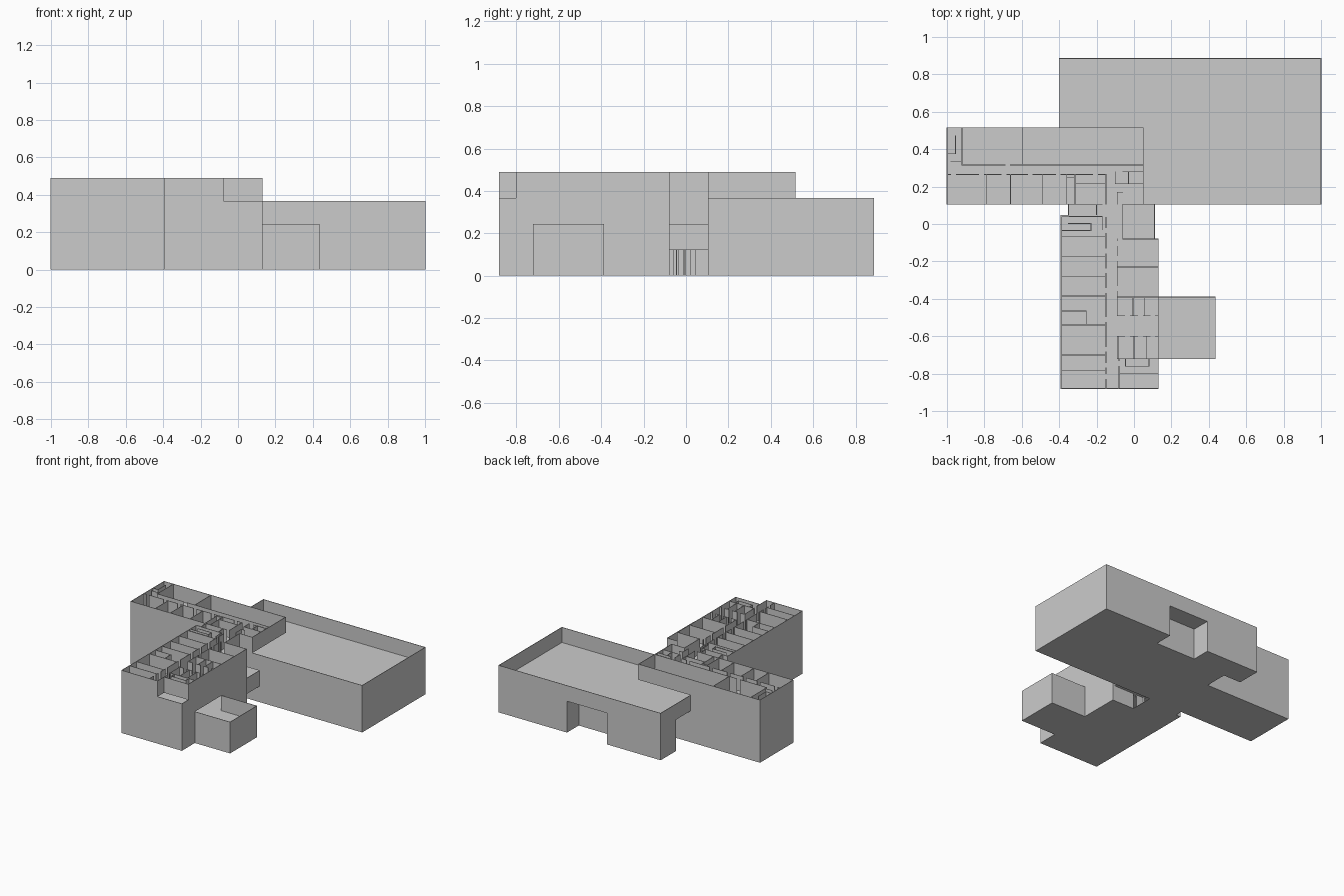
import bpy, bmesh, math
from mathutils import Matrix, Vector

if "Cube" in bpy.data.objects:
    bpy.data.objects.remove(bpy.data.objects["Cube"])

T = 0.004            # wall thickness
H = 0.1225           # storey height


def finish(bm, name):
    bmesh.ops.recalc_face_normals(bm, faces=bm.faces)
    me = bpy.data.meshes.new(name)
    bm.to_mesh(me)
    bm.free()
    bpy.context.collection.objects.link(bpy.data.objects.new(name, me))


def slab(name, outline, z):
    bm = bmesh.new()
    f = bm.faces.new([bm.verts.new((x, y, z)) for x, y in outline])
    r = bmesh.ops.extrude_face_region(bm, geom=[f])
    bmesh.ops.translate(bm, vec=(0, 0, T), verts=[v for v in r['geom'] if isinstance(v, bmesh.types.BMVert)])
    finish(bm, name)


def add_wall(bm, x0, y0, x1, y1, z0, z1):
    length = math.hypot(x1 - x0, y1 - y0) + T
    m = (Matrix.Translation(((x0 + x1) / 2, (y0 + y1) / 2, (z0 + z1) / 2))
         @ Matrix.Rotation(math.atan2(y1 - y0, x1 - x0), 4, 'Z')
         @ Matrix.Diagonal((length, T, z1 - z0, 1)))
    bmesh.ops.create_cube(bm, size=1, matrix=m)


def walls(name, segments, z0, z1):
    bm = bmesh.new()
    for s in segments:
        add_wall(bm, *s, z0, z1)
    finish(bm, name)


def perimeter(outline, skip=None):
    n = len(outline)
    return [(*outline[i], *outline[(i + 1) % n]) for i in range(n) if i != skip]


def with_doors(a, b, fixed, doors, vertical, gap=0.03):
    """Straight wall from a to b broken by door gaps."""
    out, start = [], a
    for d in sorted(doors) + [None]:
        end = b if d is None else d
        if end - start > 0.005:
            out.append((fixed, start, fixed, end) if vertical else (start, fixed, end, fixed))
        if d is not None:
            start = d + gap
    return out


# Storey outlines, counter-clockwise
front = [(-.39, -.88), (.13, -.88)]
annex = [(.13, -.72), (.435, -.72), (.435, -.39), (.13, -.39)]
entry = [(.13, -.08), (-.06, -.08), (-.06, .105)]
bay = [(.13, -.08), (.11, -.08), (.11, .105)]
low_hall = [(1, .105), (1, .885), (.41, .885), (.41, .74), (.06, .74), (.06, .885),
            (-.4, .885), (-.4, .7), (-.25, .7), (-.25, .515)]
high_hall = [(1, .105), (1, .885), (-.4, .885), (-.4, .515)]
west = [(-1, .515), (-1, .105), (-.35, .105), (-.35, .045), (-.39, .045)]
terrace = [(-.39, -.88), (-.08, -.88), (-.08, -.8), (.13, -.8)]

storeys = [
    ("ground", front + annex + entry + low_hall + west, 7),
    ("first", front + annex + bay + low_hall + west, None),
    ("second", front + entry + high_hall + west, None),
    ("third", terrace + entry + [(.05, .105), (.05, .515)] + west, None),
]
for i, (name, outline, skip) in enumerate(storeys):
    slab(name + "_floor", outline, i * H)
    walls(name + "_outer_walls", perimeter(outline, skip), i * H, (i + 1) * H)

Z0, Z1 = 3 * H, 4 * H

# South wing, west rooms along the corridor
room_y = [-.785, -.70, -.54, -.385, -.28, -.175, -.065]
seg = [(-.39, y, -.15, y) for y in room_y]
seg += with_doors(-.88, .035, -.15, [y + .015 for y in room_y] + [-.83], True)
seg += [(-.39, -.465, -.255, -.465), (-.255, -.465, -.255, -.54),
        (-.39, .04, -.17, .04), (-.39, -.035, -.23, -.035),
        (-.35, .003, -.23, .003), (-.23, .003, -.23, -.035),
        (-.17, .04, -.17, -.03), (-.35, .105, -.17, .105),
        (-.2, .05, -.2, .1)]
walls("west_room_walls", seg, Z0, Z1)

# South wing, east rooms
seg = with_doors(-.49, -.08, -.09, [-.36, -.2, -.12], True)
seg += [(-.09, y, .13, y) for y in (-.23, -.39, -.72)]
for y in (-.49, -.60):
    seg += with_doors(-.09, .13, y, [-.05, .02, .085], False)
seg += [(x, -.39, x, -.49) for x in (-.005, .055)]
seg += [(x, -.60, x, -.72) for x in (-.085, 0, .065)]
seg += with_doors(-.80, -.72, -.08, [-.76], True)
seg += [(-.045, -.725, -.045, -.76), (-.045, -.76, .08, -.76), (.08, -.725, .08, -.76)]
walls("east_room_walls", seg, Z0, Z1)

# North wing partitions
seg = with_doors(-.92, .05, .315, [-.69], False)
seg += with_doors(-1, -.15, .265, [-.98, -.83, -.71, -.57, -.42, -.22], False)
seg += [(x, .105, x, .265) for x in (-.79, -.66, -.49, -.36, -.315, -.15)]
seg += [(x, .315, x, .515) for x in (-.92, -.595)]
seg += [(-.955, .38, -.955, .47), (-1, .375, -.955, .375), (-.98, .335, -.92, .335),
        (-.315, .215, -.15, .215), (-.36, .25, -.315, .25),
        (-.06, .28, .05, .28), (-.1, .215, .05, .215), (-.1, .215, -.1, .28),
        (-.03, .215, -.03, .28), (-.09, .17, -.06, .17), (-.09, .105, -.09, .17),
        (-.06, .105, .05, .105)]
walls("north_wing_walls", seg, Z0, Z1)

# Ground-floor lobby seen through the open entrance
seg = [(-.15, -.08, -.15, -.06), (-.2, -.045, -.35, -.045), (-.2, -.01, -.35, -.01),
       (-.17, .0, -.17, .02), (-.09, -.08, -.15, -.08), (-.06, .105, -.35, .105),
       (-.22, -.035, -.22, -.01)]
walls("lobby_walls", seg, 0, H)
